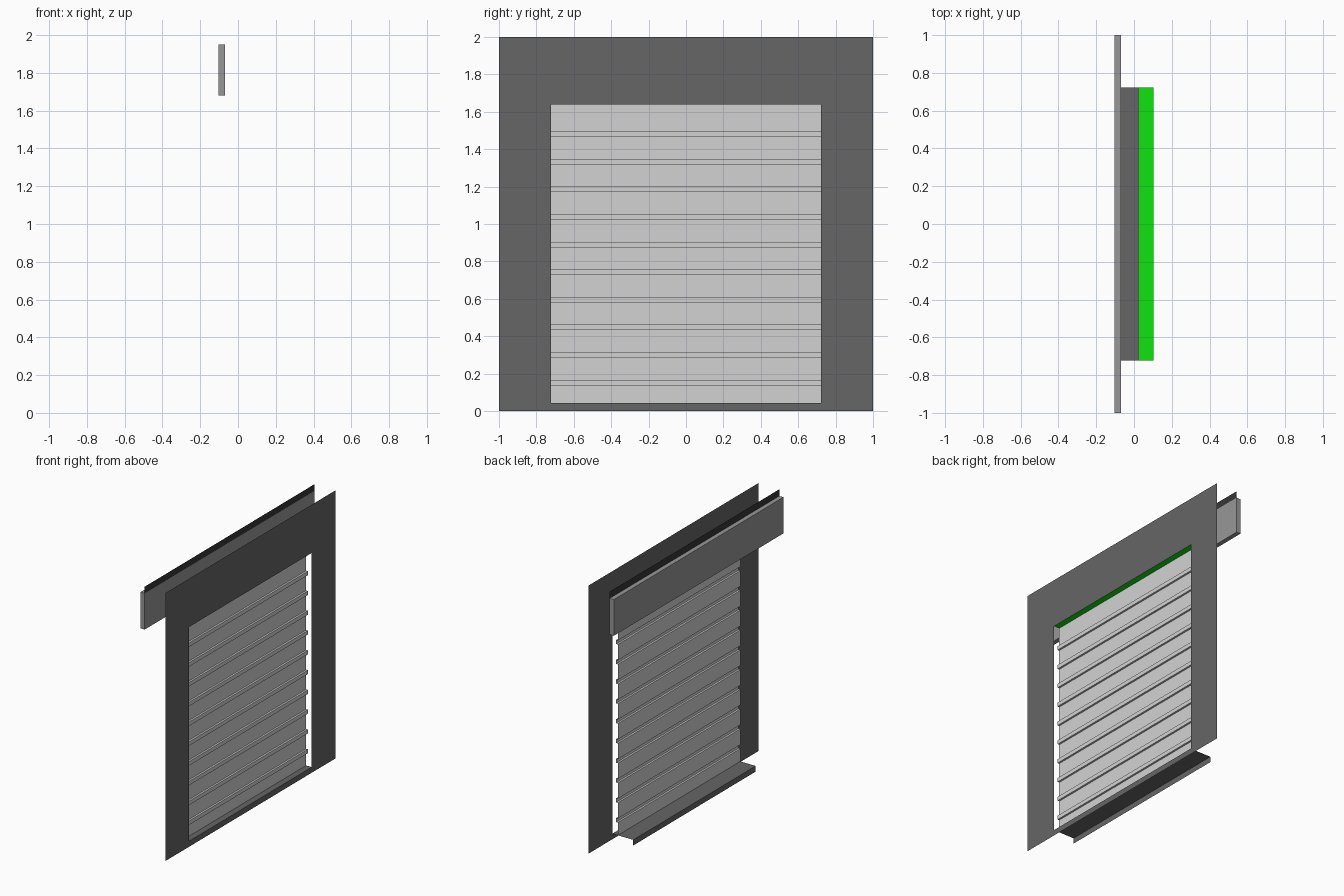
import bpy, bmesh

if "Cube" in bpy.data.objects:
    bpy.data.objects.remove(bpy.data.objects["Cube"])

W = 0.103      # x of the outer wall face
H = 0.722      # half width of the opening


def mat(name, c):
    m = bpy.data.materials.new(name)
    m.diffuse_color = (*c, 1)
    m.use_nodes = True
    m.node_tree.nodes["Principled BSDF"].inputs["Base Color"].default_value = m.diffuse_color
    return m


charcoal = mat("charcoal", (0.133, 0.133, 0.133))
grey = mat("mid_grey", (0.31, 0.31, 0.31))
light = mat("light_grey", (0.65, 0.65, 0.65))
black = mat("near_black", (0.038, 0.038, 0.038))
green = mat("green", (0.005, 0.77, 0.005))


def finish(name, bm, m):
    me = bpy.data.meshes.new(name)
    bm.to_mesh(me)
    bm.free()
    me.materials.append(m)
    ob = bpy.data.objects.new(name, me)
    bpy.context.collection.objects.link(ob)
    return ob


def sheet(name, profile, half, m):
    """Thin open sheet: an (x, z) profile swept along y."""
    bm = bmesh.new()
    rows = [[bm.verts.new((x, y, z)) for y in (-half, half)] for x, z in profile]
    for a, b in zip(rows, rows[1:]):
        bm.faces.new((a[0], a[1], b[1], b[0]))
    return finish(name, bm, m)


# wall sheet with a rectangular opening
bm = bmesh.new()


def ring(y, z0, z1):
    return [bm.verts.new((W, a, b)) for a, b in ((-y, z0), (y, z0), (y, z1), (-y, z1))]


outer, inner = ring(1, 0, 2), ring(H, 0.042, 1.64)
for i in range(4):
    j = (i + 1) % 4
    bm.faces.new((outer[i], outer[j], inner[j], inner[i]))
finish("wall_face", bm, charcoal)

# ribbed shutter curtain
S, R = 0.057, 0.071
prof = [(S, 0.042)]
for k in range(10):
    z = 0.137 + k * 0.1476
    prof += [(S, z), (R, z), (R, z + 0.03), (S, z + 0.03)]
prof.append((S, 1.64))
sheet("shutter_curtain", prof, H, light)

# lintel underside, sill with drip edge, upright flashing
sheet("lintel_soffit", [(0.02, 1.64), (W, 1.64)], H, green)
sheet("sill", [(W, 0.042), (-0.07, 0.042), (-0.07, 0.0)], H, charcoal)
sheet("flashing", [(-0.07, 1.95), (-0.07, 2.0)], 1, black)

# header beam
bm = bmesh.new()
bmesh.ops.create_cube(bm, size=1)
bmesh.ops.scale(bm, vec=(0.034, 2, 0.27), verts=bm.verts)
bmesh.ops.translate(bm, vec=(-0.087, 0, 1.815), verts=bm.verts)
finish("header_beam", bm, grey)
